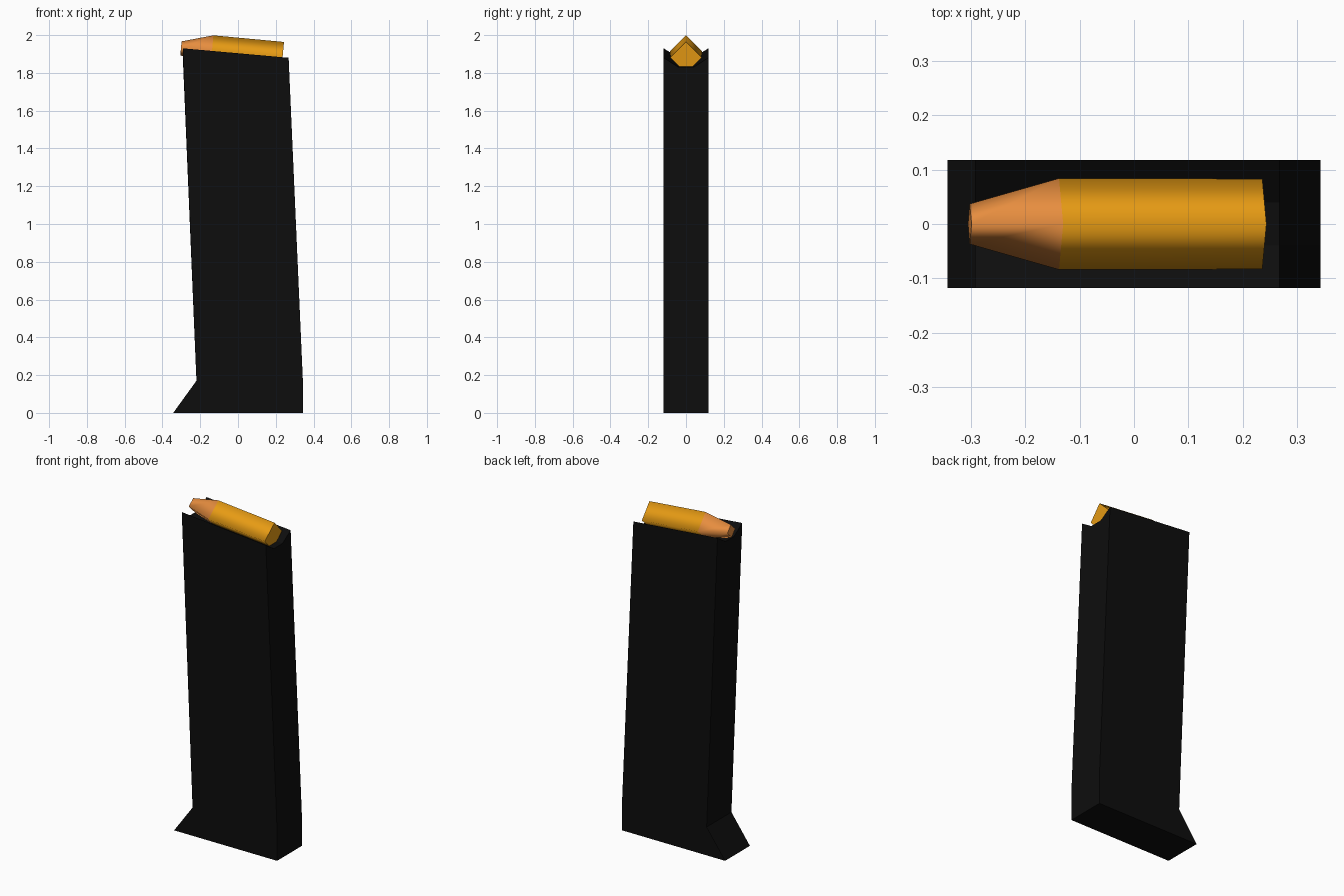
import bpy, bmesh
from math import sin, cos, pi
from mathutils import Vector

if "Cube" in bpy.data.objects:
    bpy.data.objects.remove(bpy.data.objects["Cube"])


def material(name, color):
    m = bpy.data.materials.new(name)
    m.diffuse_color = (*color, 1)
    m.use_nodes = True
    m.node_tree.nodes["Principled BSDF"].inputs["Base Color"].default_value = m.diffuse_color
    return m


def loft(name, rings, mat, smooth=False):
    """Skin matching point rings and close both ends."""
    bm = bmesh.new()
    rows = [[bm.verts.new(p) for p in ring] for ring in rings]
    n = len(rows[0])
    for a, b in zip(rows, rows[1:]):
        for i in range(n):
            j = (i + 1) % n
            bm.faces.new((a[i], a[j], b[j], b[i])).smooth = smooth
    for cap in (rows[0], rows[-1]):
        face = bm.faces.new(cap)
        for e in face.edges:
            e.smooth = False
    bmesh.ops.recalc_face_normals(bm, faces=bm.faces)
    me = bpy.data.meshes.new(name)
    bm.to_mesh(me)
    bm.free()
    me.materials.append(mat)
    ob = bpy.data.objects.new(name, me)
    bpy.context.collection.objects.link(ob)
    return ob


black = material("black_metal", (0.004, 0.004, 0.004))
gold = material("brass", (0.80, 0.33, 0.007))
copper = material("copper", (0.80, 0.27, 0.05))


# Magazine body: side profile lofted across the width, top sunk into a trough
def profile(y, drop):
    pts = [(-0.343, 0), (0.343, 0), (0.343, 0.18), (0.268, 1.88 - drop),
           (-0.292, 1.93 - drop), (-0.22, 0.17)]
    return [(x, y, z) for x, z in pts]


loft("magazine_body", [profile(y, d) for y, d in
                       ((-0.118, 0), (-0.04, 0.05), (0.04, 0.05), (0.118, 0))], black)

# Cartridge: four-sided, smooth shaded, on a slightly tilted axis
tip, tail = Vector((-0.302, 0, 1.93)), Vector((0.236, 0, 1.881))
axis = (tail - tip).normalized()
side = Vector((0, 1, 0))
up = axis.cross(side).normalized()
if up.z < 0:
    up = -up


def ring(t, r):
    c = tip.lerp(tail, t)
    return [c + r * (cos(k * pi / 2) * up + sin(k * pi / 2) * side) for k in range(4)]


loft("bullet_tip", [ring(0, 0.037), ring(0.305, 0.084)], copper, True)
loft("cartridge_case", [ring(0.305, 0.084), ring(1, 0.083)], gold, True)
